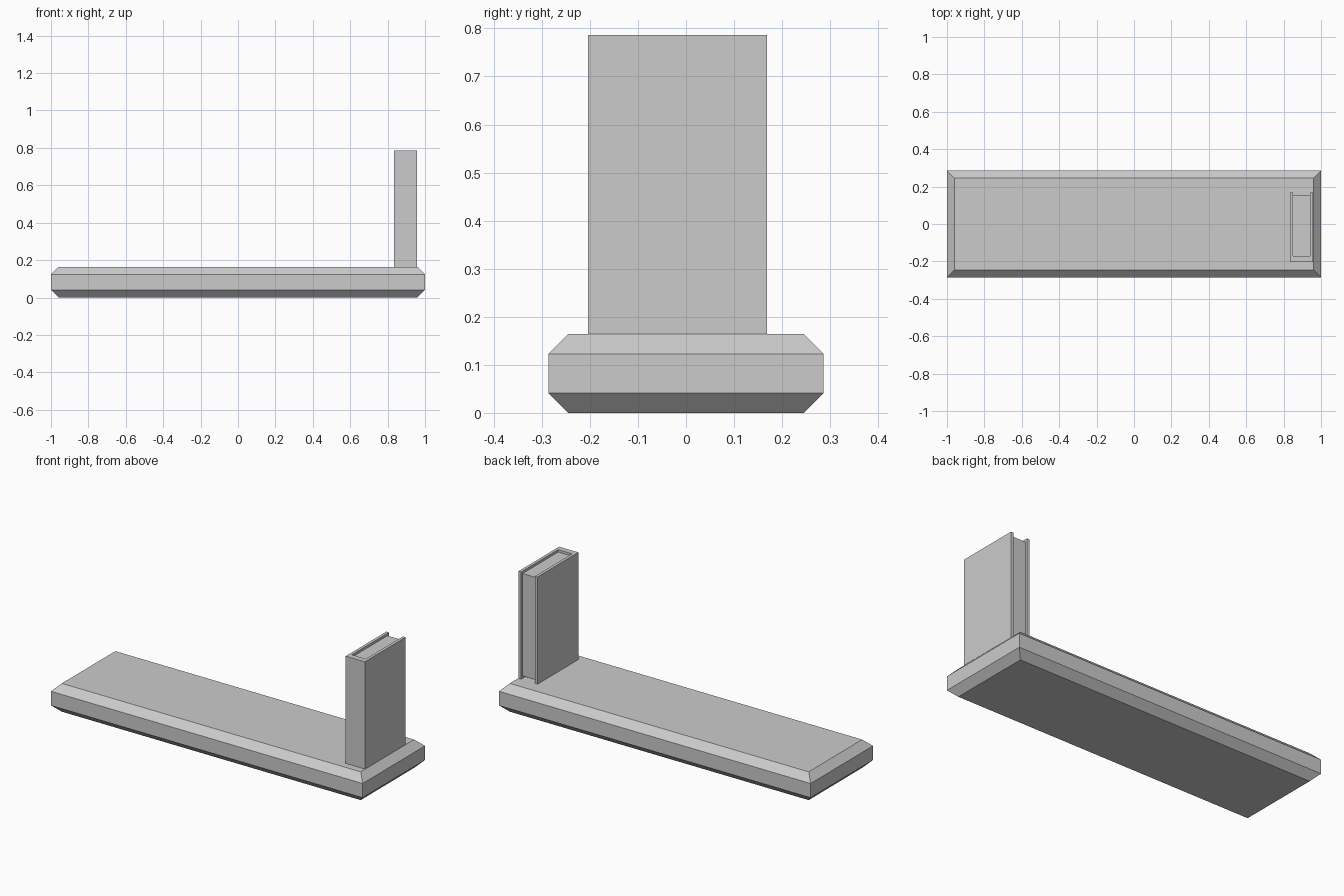
import bpy

if "Cube" in bpy.data.objects:
    bpy.data.objects.remove(bpy.data.objects["Cube"])


def mesh_object(name, verts, faces):
    mesh = bpy.data.meshes.new(name)
    mesh.from_pydata(verts, [], faces)
    mesh.update()
    obj = bpy.data.objects.new(name, mesh)
    bpy.context.collection.objects.link(obj)
    return obj


def stack(name, rings):
    """Closed solid through equal-length rings of points, bottom to top."""
    n = len(rings[0])
    verts = [p for ring in rings for p in ring]
    faces = [tuple(reversed(range(n))), tuple(range(len(verts) - n, len(verts)))]
    for k in range(len(rings) - 1):
        for i in range(n):
            a, b = k * n + i, k * n + (i + 1) % n
            faces.append((a, b, b + n, a + n))
    return mesh_object(name, verts, faces)


def rect(x0, x1, y0, y1, z):
    return [(x0, y0, z), (x1, y0, z), (x1, y1, z), (x0, y1, z)]


# Shelf board with chamfered top and bottom rims
C = 0.041
levels = [(0, C), (C, 0), (0.123, 0), (0.164, C)]
stack("shelf_board", [rect(-1 + i, 1 - i, -0.286 + i, 0.286 - i, z) for z, i in levels])

# Book cover: U-shaped wrap with the spine at the front
X0, X1, Y0, Y1 = 0.834, 0.957, -0.204, 0.169
Z0, Z1 = 0.164, 0.786
T, SPINE = 0.017, 0.033
outline = [(X0, Y0), (X1, Y0), (X1, Y1), (X1 - T, Y1),
           (X1 - T, Y0 + SPINE), (X0 + T, Y0 + SPINE), (X0 + T, Y1), (X0, Y1)]
stack("book_cover", [[(x, y, z) for x, y in outline] for z in (Z0, Z1)])

# Page block, recessed from the cover edges
R = 0.014
stack("book_pages", [rect(X0 + T, X1 - T, Y0 + SPINE, Y1 - R, z) for z in (Z0 + R, Z1 - R)])
